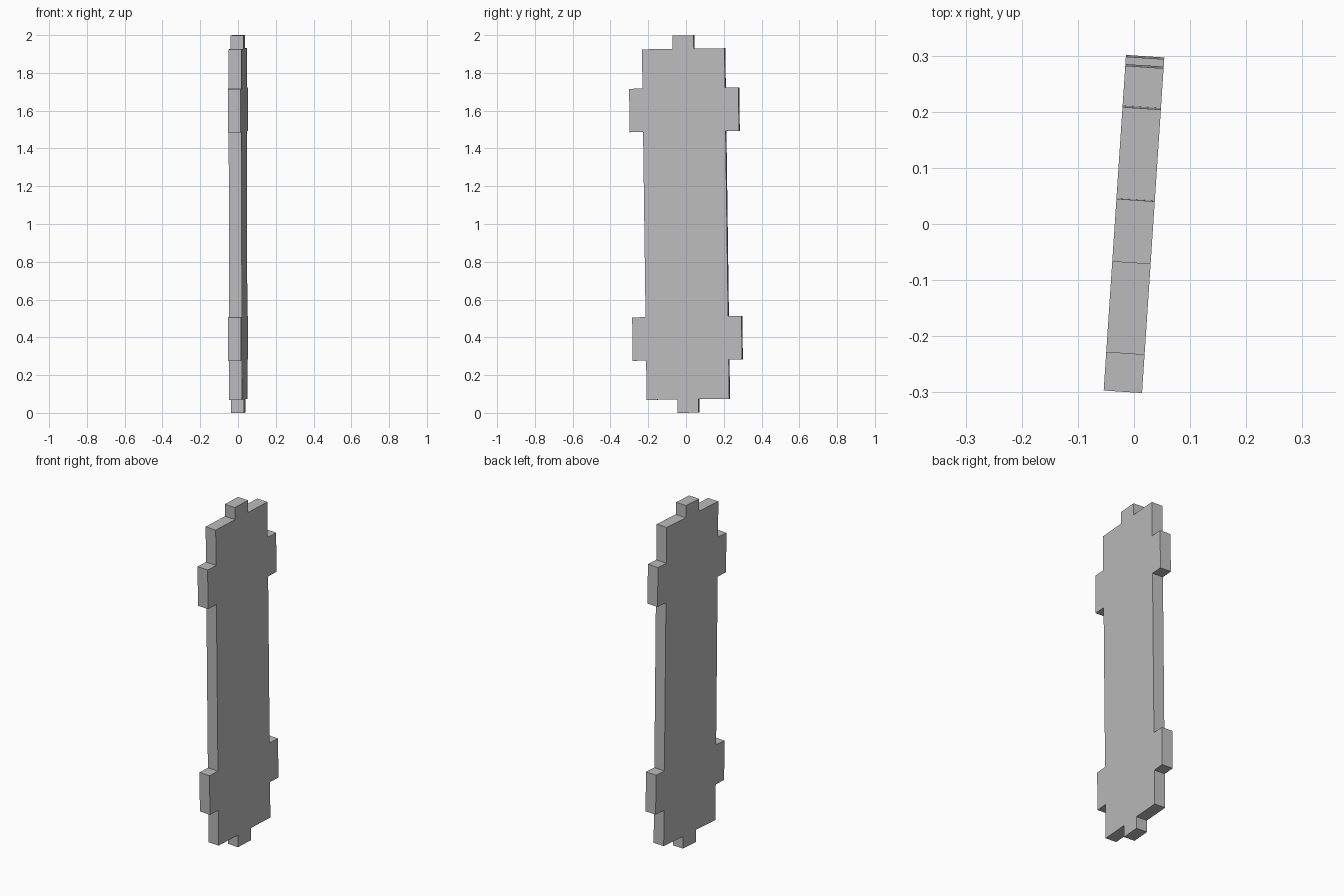
import bpy, bmesh
from math import radians
from mathutils import Matrix

cube = bpy.data.objects.get("Cube")
if cube:
    bpy.data.objects.remove(cube, do_unlink=True)

# Single grey material
grey = bpy.data.materials.new("plain_grey")
grey.use_nodes = True
colour = (0.5, 0.5, 0.5, 1)
grey.diffuse_color = colour
grey.node_tree.nodes["Principled BSDF"].inputs["Base Color"].default_value = colour

# One quarter of the tabbed outline (y, z), from the end tab to below the side tab
quarter = [(0.056, 0.999), (0.056, 0.928), (0.219, 0.928), (0.219, 0.72),
           (0.29, 0.72), (0.29, 0.49), (0.219, 0.49)]
half = quarter + [(y, -z) for y, z in reversed(quarter)]
outline = half + [(-y, z) for y, z in reversed(half)]
thickness = 0.0685

# Extrude the outline into a flat plate
bm = bmesh.new()
face = bm.faces.new([bm.verts.new((-thickness / 2, y, z)) for y, z in outline])
extruded = bmesh.ops.extrude_face_region(bm, geom=[face], use_keep_orig=True)
moved = [v for v in extruded["geom"] if isinstance(v, bmesh.types.BMVert)]
bmesh.ops.translate(bm, verts=moved, vec=(thickness, 0, 0))
bmesh.ops.recalc_face_normals(bm, faces=bm.faces)

# Slight turn and lean, then stand it on the ground
bm.transform(Matrix.Rotation(radians(-3.8), 4, "Z") @ Matrix.Rotation(radians(0.77), 4, "X"))
bmesh.ops.translate(bm, verts=bm.verts, vec=(0, 0, -min(v.co.z for v in bm.verts)))

mesh = bpy.data.meshes.new("tabbed_plate")
bm.to_mesh(mesh)
bm.free()
mesh.materials.append(grey)
plate = bpy.data.objects.new("tabbed_plate", mesh)
bpy.context.collection.objects.link(plate)
